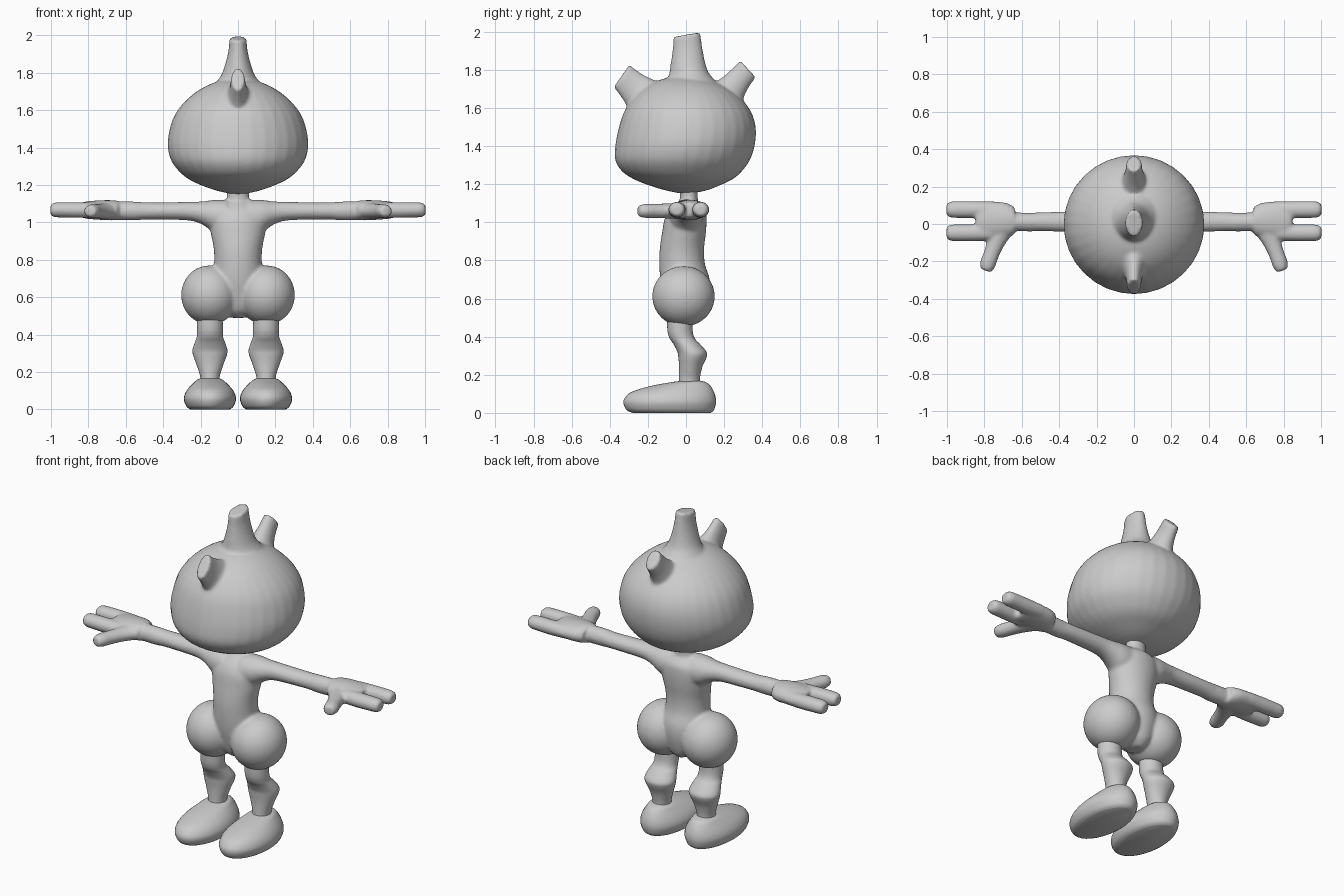
import bpy, bmesh, math
from mathutils import Vector

SIDES = 32
X, Y, Z = Vector((1, 0, 0)), Vector((0, 1, 0)), Vector((0, 0, 1))

grey = bpy.data.materials.new("light_grey")
grey.diffuse_color = (0.6, 0.6, 0.6, 1)


def smooth_rows(rows, steps=4):
    """Catmull-Rom interpolation of section rows."""
    out = []
    for i in range(len(rows) - 1):
        p = [rows[max(i - 1, 0)], rows[i], rows[i + 1], rows[min(i + 2, len(rows) - 1)]]
        for s in range(steps):
            t = s / steps
            out.append([0.5 * (2 * b + (c - a) * t + (2 * a - 5 * b + 4 * c - d) * t * t
                               + (3 * b - a - 3 * c + d) * t ** 3) for a, b, c, d in zip(*p)])
    return out + [list(rows[-1])]


def loft(bm, rows, u, v, flip=False):
    """Skin elliptical sections; a row is (x, y, z, half size on u, half size on v)."""
    m = -1 if flip else 1
    rings = []
    for x, y, z, a, b in smooth_rows(rows):
        ring = []
        for k in range(SIDES):
            t = math.tau * k / SIDES
            p = Vector((x, y, z)) + u * (a * math.cos(t)) + v * (b * math.sin(t))
            ring.append(bm.verts.new((p.x * m, p.y, p.z)))
        rings.append(ring)
    faces = [bm.faces.new(rings[0]), bm.faces.new(rings[-1])]
    for r, q in zip(rings, rings[1:]):
        for k in range(SIDES):
            n = (k + 1) % SIDES
            faces.append(bm.faces.new((r[k], r[n], q[n], q[k])))
    bmesh.ops.recalc_face_normals(bm, faces=faces)


def upright(rows, x=0):
    """(z, half width, front y, back y) rows to loft rows."""
    return [(x, (f + b) / 2, z, w, (b - f) / 2) for z, w, f, b in rows]


def finish(name, bm, voxel=0, rounds=0):
    me = bpy.data.meshes.new(name)
    bm.to_mesh(me)
    bm.free()
    ob = bpy.data.objects.new(name, me)
    bpy.context.collection.objects.link(ob)
    me.materials.append(grey)
    if voxel:  # melt overlapping parts into one skin
        r = ob.modifiers.new("fuse", 'REMESH')
        r.mode, r.voxel_size, r.use_smooth_shade = 'VOXEL', voxel, True
        s = ob.modifiers.new("soften", 'SMOOTH')
        s.factor, s.iterations = 0.5, rounds
    bpy.ops.object.select_all(action='DESELECT')
    ob.select_set(True)
    bpy.context.view_layer.objects.active = ob
    if voxel:
        bpy.ops.object.shade_smooth()
    else:
        bpy.ops.object.shade_smooth_by_angle(angle=math.radians(50))
    return ob


# Head with three horns
bm = bmesh.new()
loft(bm, upright([(1.152, .03, -.03, .03), (1.17, .115, -.115, .115), (1.2, .2, -.21, .19),
                  (1.23, .262, -.28, .25), (1.27, .312, -.338, .295), (1.33, .357, -.372, .337),
                  (1.41, .376, -.37, .362), (1.5, .365, -.352, .366), (1.58, .335, -.325, .342),
                  (1.65, .28, -.28, .29), (1.71, .205, -.215, .215), (1.75, .12, -.13, .12),
                  (1.768, .03, -.03, .03)]), X, Y)
loft(bm, upright([(1.68, .17, -.16, .19), (1.75, .115, -.11, .13), (1.79, .088, -.09, .11),
                  (1.85, .067, -.08, .095), (1.92, .051, -.07, .083), (1.985, .045, -.066, .075)]), X,
     Vector((0, 1, .17)))
loft(bm, [(0, -.17, 1.60, .10, .14), (0, -.235, 1.665, .065, .105), (0, -.28, 1.71, .045, .085),
          (0, -.338, 1.768, .036, .072)], X, Vector((0, .57, .82)))
loft(bm, [(0, .17, 1.61, .10, .12), (0, .235, 1.69, .065, .085), (0, .275, 1.745, .048, .068),
          (0, .325, 1.805, .04, .06)], X, Vector((0, -.68, .73)))
finish("head", bm, .01, 4)

# Body: neck, torso, pelvis, thighs, arms and hands
bm = bmesh.new()
loft(bm, upright([(1.04, .09, -.06, .08), (1.1, .064, -.035, .065), (1.13, .06, -.032, .062),
                  (1.19, .06, -.032, .062)]), X, Y)
loft(bm, upright([(.49, .03, -.04, .06), (.53, .09, -.09, .10), (.62, .13, -.12, .125),
                  (.7, .14, -.135, .125), (.78, .128, -.14, .1), (.86, .13, -.138, .095),
                  (.95, .147, -.125, .105), (1.02, .155, -.112, .108), (1.07, .13, -.085, .1),
                  (1.11, .07, -.04, .06)]), X, Y)
for flip in (False, True):
    # thigh ball
    loft(bm, [(.15, -.013, .612 - .158 * math.cos(a), .152 * math.sin(a) + .002, .162 * math.sin(a) + .002)
              for a in [math.pi * i / 10 for i in range(11)]], X, Y, flip)
    # arm
    loft(bm, [(.06, 0, 1.03, .09, .09), (.13, .003, 1.035, .085, .085), (.19, .008, 1.05, .068, .062),
              (.26, .01, 1.06, .056, .05), (.4, .012, 1.061, .053, .046), (.5, .012, 1.061, .05, .046),
              (.55, .01, 1.061, .05, .05), (.66, .012, 1.062, .05, .05)], Y, Z, flip)
    # palm
    loft(bm, [(.64, .017, 1.064, .075, .052), (.68, .02, 1.065, .092, .054), (.74, .02, 1.066, .10, .052),
              (.81, .018, 1.066, .105, .046), (.845, .018, 1.066, .098, .036)], Y, Z, flip)
    # fingers
    for y in (.077, -.047):
        loft(bm, [(.76, y, 1.066, .042, .04), (.85, y, 1.066, .045, .042), (.93, y, 1.067, .045, .041),
                  (.98, y, 1.067, .043, .039), (1.002, y, 1.067, .03, .028)], Y, Z, flip)
    # thumb
    loft(bm, [(.70, -.01, 1.06, .07, .045), (.735, -.09, 1.06, .05, .04), (.762, -.16, 1.06, .042, .038),
              (.782, -.215, 1.06, .042, .037), (.792, -.25, 1.06, .03, .028)],
         Vector((.94, .34, 0)), Z, flip)
finish("body", bm, .01, 4)

for side, flip in (("left", False), ("right", True)):
    # Lower leg with bulging knee
    bm = bmesh.new()
    loft(bm, upright([(.14, .052, -.04, .075), (.18, .053, -.037, .073), (.24, .072, -.036, .085),
                      (.29, .09, -.04, .107), (.32, .093, -.045, .108), (.36, .08, -.065, .075),
                      (.39, .07, -.085, .047), (.43, .069, -.097, .035), (.5, .068, -.1, .035)], .15),
         X, Y, flip)
    finish(side + "_lower_leg", bm)
    # Flat-soled foot
    bm = bmesh.new()
    loft(bm, upright([(0, .105, -.28, .13), (.015, .125, -.312, .147), (.05, .139, -.328, .157),
                      (.08, .135, -.32, .156), (.11, .118, -.285, .147), (.14, .09, -.19, .13),
                      (.16, .066, -.085, .108), (.17, .035, -.01, .07)], .15), X, Y, flip)
    finish(side + "_foot", bm)
